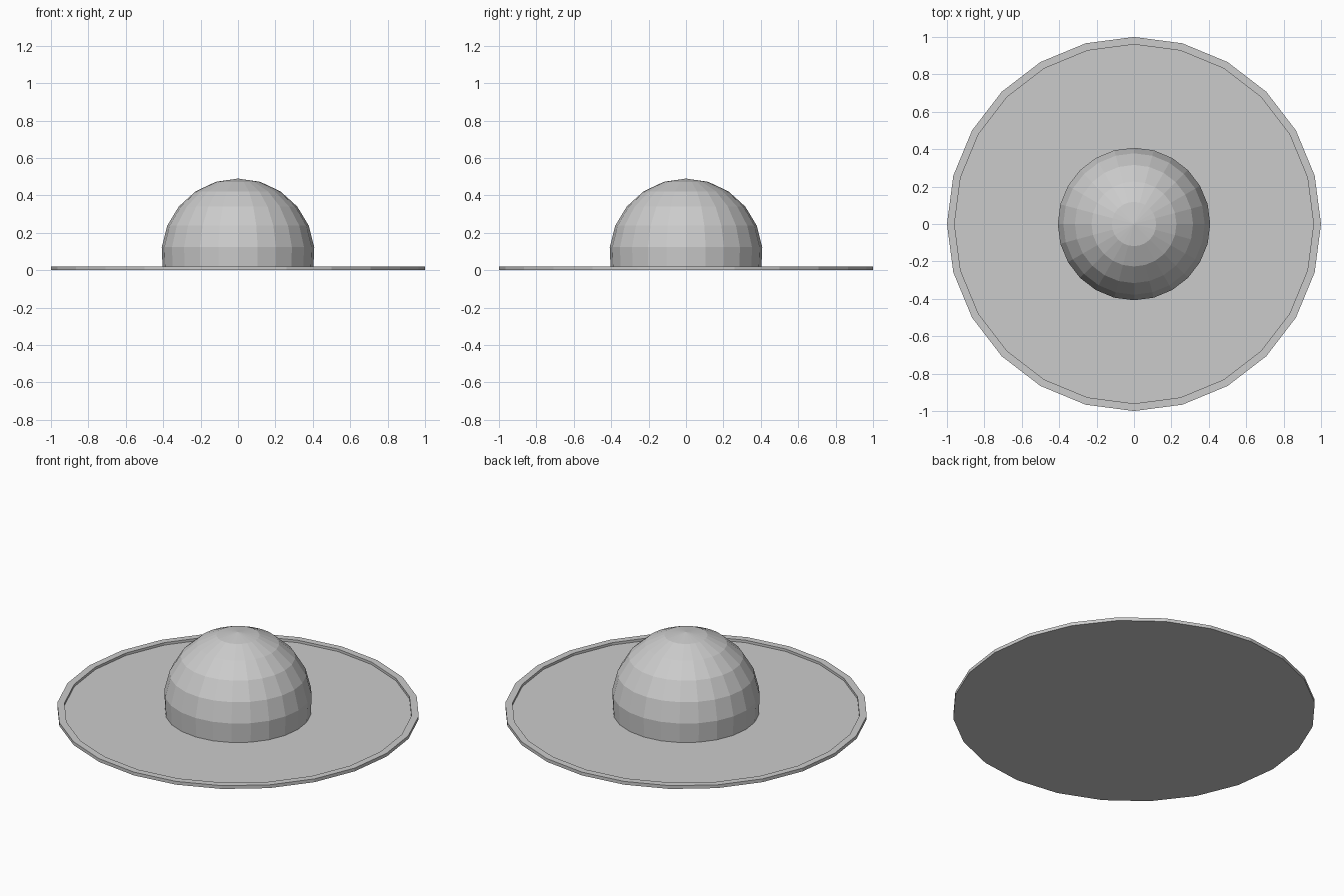
import bpy, bmesh, math

if "Cube" in bpy.data.objects:
    bpy.data.objects.remove(bpy.data.objects["Cube"])

SIDES = 24


def lathe(name, profile):
    """Revolve (radius, z) points about z into a flat-faced object."""
    bm = bmesh.new()
    verts = [bm.verts.new((r, 0, z)) for r, z in profile]
    edges = [bm.edges.new(pair) for pair in zip(verts, verts[1:])]
    bmesh.ops.spin(bm, geom=verts + edges, cent=(0, 0, 0), axis=(0, 0, 1),
                   angle=math.tau, steps=SIDES, use_duplicate=False)
    bmesh.ops.remove_doubles(bm, verts=bm.verts, dist=1e-4)
    bmesh.ops.recalc_face_normals(bm, faces=bm.faces)
    mesh = bpy.data.meshes.new(name)
    bm.to_mesh(mesh)
    bm.free()
    obj = bpy.data.objects.new(name, mesh)
    bpy.context.collection.objects.link(obj)
    return obj


# Thin round tray with a raised rim
lathe("tray", [(0, 0), (1, 0), (1, 0.02), (0.96, 0.02), (0.96, 0.005), (0, 0.005)])

# Dome: a sphere cut off below its centre, six bands tall
R, CENTRE, BANDS = 0.41, 0.08, 6
FOOT = 0.003
end = math.acos((FOOT - CENTRE) / R)
angles = [end * i / BANDS for i in range(BANDS + 1)]
dome = [(R * math.sin(a), CENTRE + R * math.cos(a)) for a in angles]
lathe("dome", dome + [(0, FOOT)])
